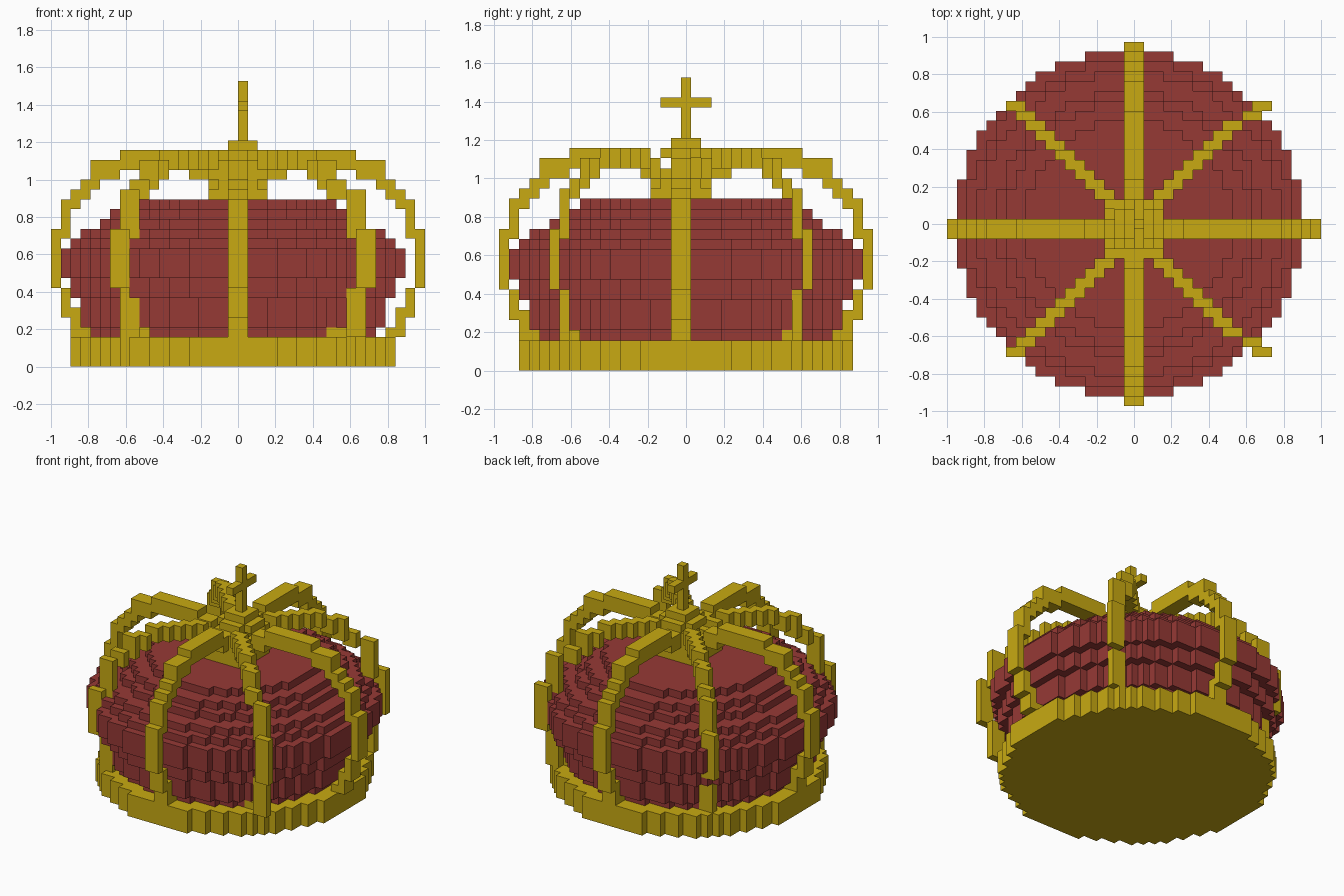
import bpy, bmesh

if "Cube" in bpy.data.objects:
    bpy.data.objects.remove(bpy.data.objects["Cube"])

C = 2 / 38            # cube size
NX, NY = 38, 37       # grid size in cells


def material(name, rgb):
    m = bpy.data.materials.new(name)
    m.diffuse_color = (*rgb, 1)
    m.use_nodes = True
    m.node_tree.nodes["Principled BSDF"].inputs["Base Color"].default_value = m.diffuse_color
    return m


GOLD = material("gold", (0.58, 0.40, 0.006))
RED = material("red velvet", (0.305, 0.041, 0.036))


def box(i0, i1, j0, j1, k0, k1):
    return {(i, j, k) for i in range(i0, i1 + 1)
            for j in range(j0, j1 + 1) for k in range(k0, k1 + 1)}


def disk(r, k, ci=18, cj=18):
    return {(i, j, k) for i in range(NX) for j in range(NY)
            if (i - ci) ** 2 + (j - cj) ** 2 <= (r + 0.5) ** 2}


# base band: three layers
band = set()
for k in range(3):
    band |= disk(16, k)

# bulging cushion: radius per layer from z layer 3 up
cushion = set()
for k, r in enumerate([14, 15, 15, 15, 16, 16, 17, 17, 17, 16, 15, 13, 12, 10], 3):
    cushion |= disk(r, k)

# arch profile: height ranges by distance in from the outer end
profile = [[(8, 13)], [(5, 7), (13, 16)], [(3, 5), (16, 17)], [(3, 3), (17, 18)],
           [(18, 20)], [(19, 20)], [(19, 20)]]
profile += [[(20, 21)]] * 7 + [[(19, 20)]] * 2 + [[(18, 19)], [(17, 18)]]

side_arches, front_back_arches, diagonal_arches = set(), set(), set()
for d, spans in enumerate(profile):
    n = round(d / 1.44)
    for k0, k1 in spans:
        for i in (d, 37 - d):
            side_arches |= box(i, i, 17, 18, k0, k1)
        for j in (d, 36 - d):
            front_back_arches |= box(18, 19, j, j, k0, k1)
        for j in (30 - n, 5 + n):
            diagonal_arches |= box(6 + n, 7 + n, j, j, k0, k1)
            flare = 1 if n < 2 else 0
            diagonal_arches |= box(30 - n + flare, 31 - n + flare, j, j, k0, k1)

# central hub, stem and orb
hub = box(16, 21, 15, 20, 17, 17) | box(16, 21, 16, 19, 18, 18)
hub |= box(17, 20, 15, 20, 18, 18) | box(18, 19, 17, 18, 19, 20)
orb = box(18, 20, 17, 19, 20, 22) | box(17, 21, 17, 19, 21, 21) | box(18, 20, 16, 20, 21, 21)

# cross on top
cross = box(19, 19, 18, 18, 23, 28) | box(19, 19, 16, 20, 26, 26)

parts = [("base_band", band, GOLD), ("side_arches", side_arches, GOLD),
         ("front_back_arches", front_back_arches, GOLD),
         ("diagonal_arches", diagonal_arches, GOLD), ("hub", hub, GOLD),
         ("orb", orb, GOLD), ("top_cross", cross, GOLD), ("cushion", cushion, RED)]
solid = set().union(*(p[1] for p in parts))


def build(name, cells, mat):
    """Make a mesh from the outward cube faces of a set of cells."""
    bm = bmesh.new()
    verts = {}

    def vert(p):
        if p not in verts:
            verts[p] = bm.verts.new((p[0] * C - 1, (p[1] - NY / 2) * C, p[2] * C))
        return verts[p]

    for cell in cells:
        for a in range(3):
            b, c = (a + 1) % 3, (a + 2) % 3
            for s in (0, 1):
                nb = list(cell)
                nb[a] += 2 * s - 1
                if tuple(nb) in solid:
                    continue
                quad = []
                for u, v in ((0, 0), (1, 0), (1, 1), (0, 1)):
                    p = list(cell)
                    p[a] += s
                    p[b] += u
                    p[c] += v
                    quad.append(vert(tuple(p)))
                bm.faces.new(quad if s else quad[::-1])
    me = bpy.data.meshes.new(name)
    bm.to_mesh(me)
    bm.free()
    me.materials.append(mat)
    bpy.context.collection.objects.link(bpy.data.objects.new(name, me))


# earlier parts keep shared cells
used = set()
for name, cells, mat in parts:
    build(name, cells - used, mat)
    used |= cells
